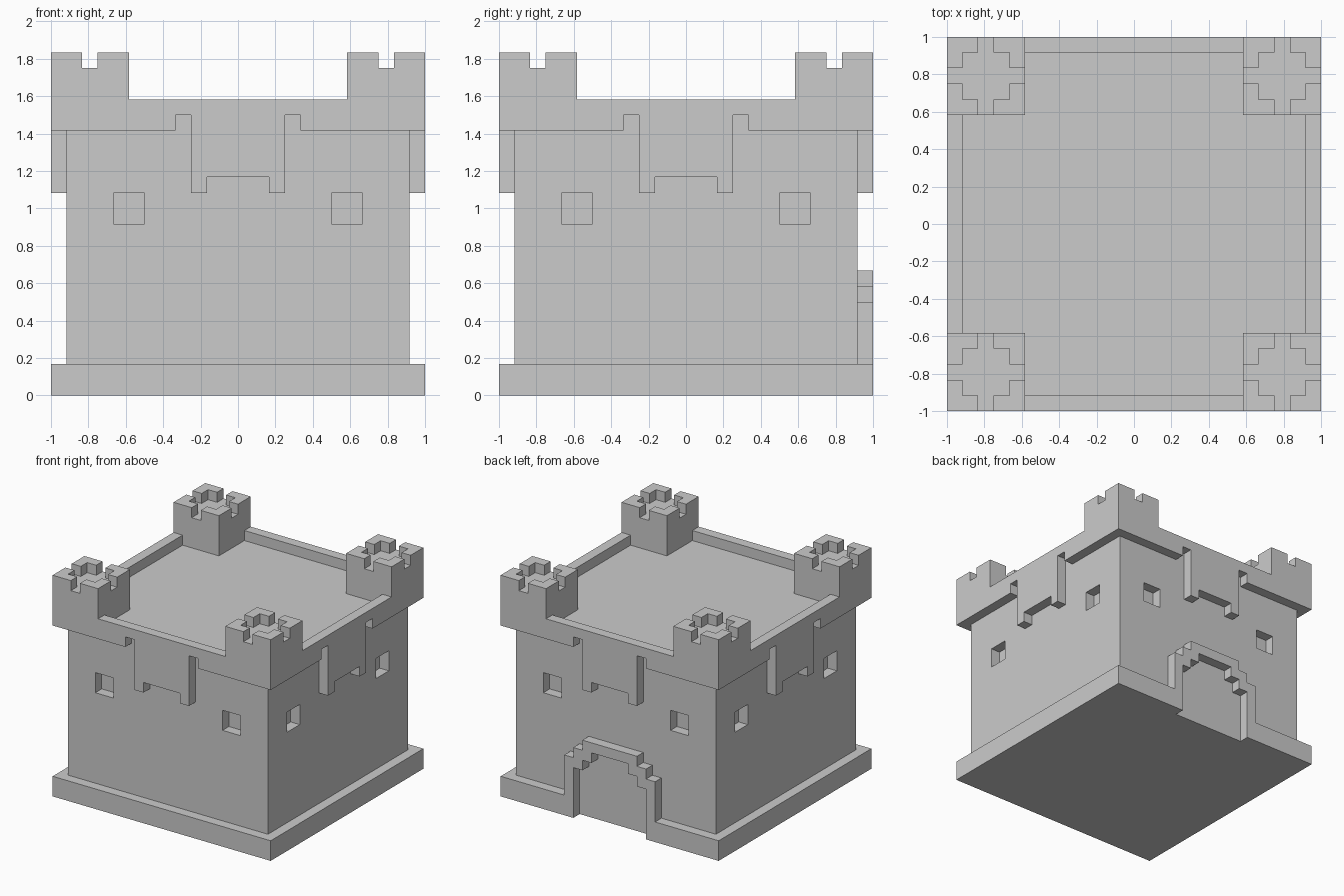
import bpy, bmesh
from math import pi
from mathutils import Matrix, Vector

if "Cube" in bpy.data.objects:
    bpy.data.objects.remove(bpy.data.objects["Cube"])

U = 1 / 12  # one block of the model's grid


def prism(name, pts, lo, hi, upright=False, turns=(0,)):
    """Extrude a profile (xy along z, or xz along y), repeated in quarter turns about z."""
    bm = bmesh.new()
    for k in turns:
        rot = Matrix.Rotation(k * pi / 2, 3, 'Z')

        def place(p, d):
            v = (p[0], d, p[1]) if upright else (p[0], p[1], d)
            return bm.verts.new(rot @ Vector(v) * U)
        a = [place(p, lo) for p in pts]
        b = [place(p, hi) for p in pts]
        bm.faces.new(a)
        bm.faces.new(b)
        for i in range(len(pts)):
            j = (i + 1) % len(pts)
            bm.faces.new((a[i], a[j], b[j], b[i]))
    bmesh.ops.recalc_face_normals(bm, faces=bm.faces)
    mesh = bpy.data.meshes.new(name)
    bm.to_mesh(mesh)
    bm.free()
    ob = bpy.data.objects.new(name, mesh)
    bpy.context.collection.objects.link(ob)
    return ob


def rect(x0, x1, y0, y1):
    return [(x0, y0), (x1, y0), (x1, y1), (x0, y1)]


def mirrored(half):
    """Close a profile from its right half."""
    return half + [(-x, y) for x, y in reversed(half)]


ALL = range(4)

# Plinth, notched at the back for the doorway
prism("plinth", [(-12, -12), (12, -12)] + [(12, 12), (4, 12), (4, 11),
      (-4, 11), (-4, 12), (-12, 12)], 0, 2)

# Main block; its top is the roof deck
keep = prism("keep_walls", rect(-11, 11, -11, 11), 2, 18)

# Recessed windows, two per side
for side, x in (("left", -8), ("right", 6)):
    cutter = prism(side + "_window_cutter", rect(x, x + 2, 11, 13),
                   -12, -10, True, ALL)
    cutter.hide_render = True
    cutter.hide_viewport = True
    cutter.display_type = 'WIRE'
    mod = keep.modifiers.new(side + "_windows", 'BOOLEAN')
    mod.operation = 'DIFFERENCE'
    mod.solver = 'EXACT'
    mod.object = cutter

# Overhanging parapet with a hanging panel and slots on each side
prism("parapet", [(-12, 19), (-12, 17), (-4, 17), (-4, 18), (-3, 18), (-3, 13),
                  (-2, 13), (-2, 14), (2, 14), (2, 13), (3, 13), (3, 18),
                  (4, 18), (4, 17), (11, 17), (11, 19)], -12, -11, True, ALL)

# Corner turrets: foot inside the parapet, then the full block
prism("turret_feet", rect(-11, -7, -11, -7), 18, 19, turns=ALL)
prism("turret_blocks", rect(-12, -7, -12, -7), 19, 21, turns=ALL)

# L-shaped merlons on the four corners of each turret
ell = [(-2.5, -2.5), (-.5, -2.5), (-.5, -1.5), (-1.5, -1.5), (-1.5, -.5), (-2.5, -.5)]
for name, sx, sy in (("outer", 1, 1), ("side_a", -1, 1),
                     ("side_b", 1, -1), ("inner", -1, -1)):
    prism(name + "_merlons", [(x * sx - 9.5, y * sy - 9.5) for x, y in ell],
          21, 22, turns=ALL)

# Stepped door arch on the back
outer = [(5, 2), (5, 6), (4, 6), (4, 7), (3, 7), (3, 8)]
inner = [(4, 2), (4, 5), (3, 5), (3, 6), (2, 6), (2, 7)]
prism("door_arch", mirrored(outer) + list(reversed(mirrored(inner))), 11, 12, True)
